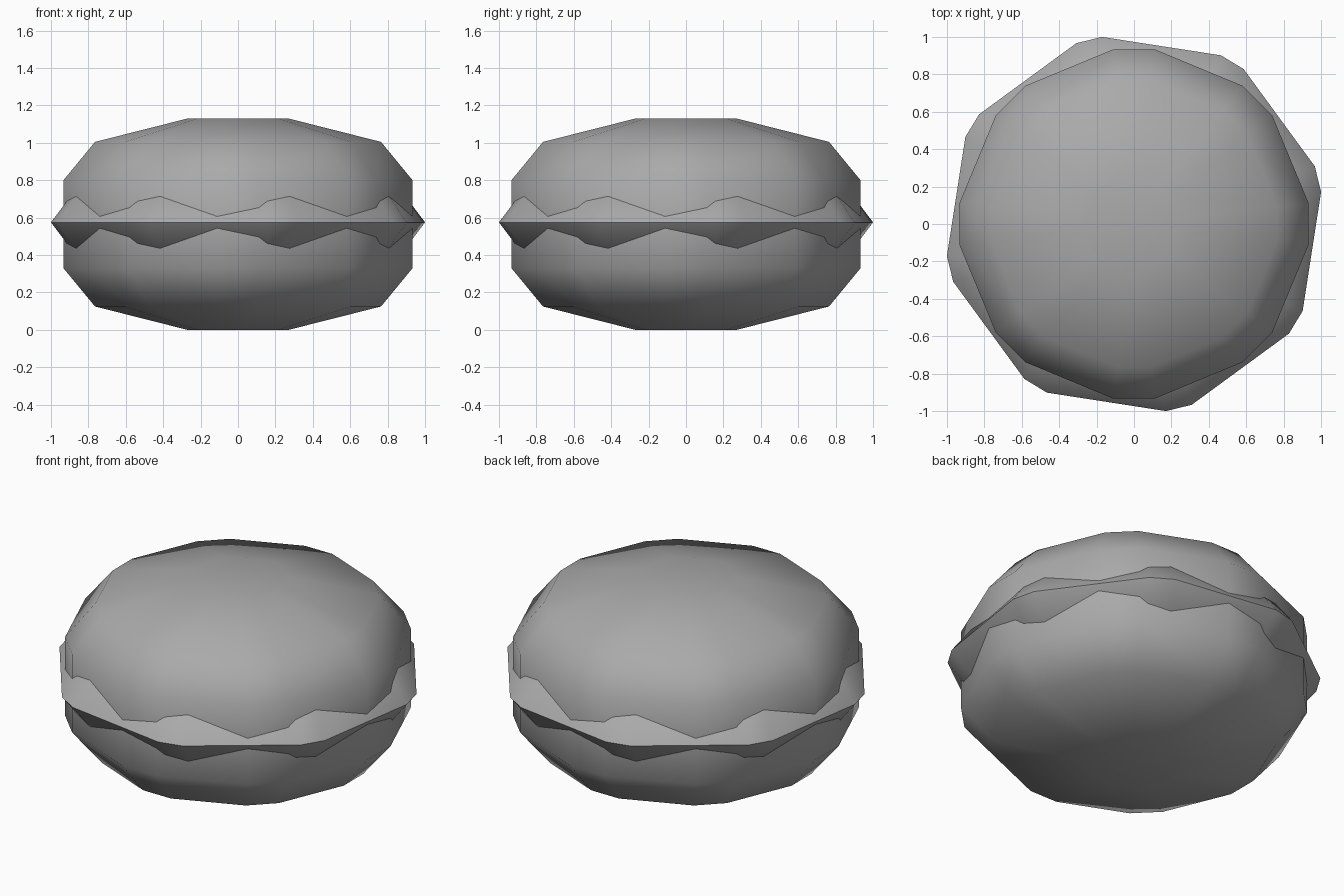
import bpy
import bmesh
from math import cos, sin, radians

cube = bpy.data.objects.get("Cube")
if cube:
    bpy.data.objects.remove(cube, do_unlink=True)

MID = 0.565

grey = bpy.data.materials.new("plain_grey")
grey.use_nodes = True
colour = (0.4, 0.4, 0.4, 1)
grey.diffuse_color = colour
grey.node_tree.nodes["Principled BSDF"].inputs["Base Color"].default_value = colour


def lathe(name, profile, half_angle, turn=0):
    """Closed solid of stacked rings; each ring is an octagon with cut corners."""
    angles = [radians(45 * k + turn + s * half_angle) for k in range(8) for s in (-1, 1)]
    bm = bmesh.new()
    rings = [[bm.verts.new((r * cos(a), r * sin(a), z)) for a in angles] for r, z in profile]
    for low, high in zip(rings, rings[1:]):
        for i in range(len(angles)):
            j = (i + 1) % len(angles)
            bm.faces.new((low[i], low[j], high[j], high[i]))
    bm.faces.new(rings[0])
    bm.faces.new(rings[-1])
    bmesh.ops.recalc_face_normals(bm, faces=bm.faces)
    mesh = bpy.data.meshes.new(name)
    bm.to_mesh(mesh)
    bm.free()
    mesh.materials.append(grey)
    obj = bpy.data.objects.new(name, mesh)
    bpy.context.collection.objects.link(obj)
    bpy.ops.object.select_all(action='DESELECT')
    obj.select_set(True)
    bpy.context.view_layer.objects.active = obj
    bpy.ops.object.shade_smooth_by_angle(angle=radians(60))
    return obj


# Two domed biscuit shells, mirrored about the middle height
dome = [(0.94, 0.0), (0.94, 0.235), (0.77, 0.44), (0.272, 0.565)]
lathe("top_shell", [(r, MID + h) for r, h in dome], 6.8)
lathe("bottom_shell", [(r, MID - h) for r, h in dome], 6.8)

# Filling with a sharp rim, turned so its corners poke out unevenly
lathe("filling", [(0.85, 0.36), (1.0147, 0.575), (0.85, 0.79)], 4, 13.7)
